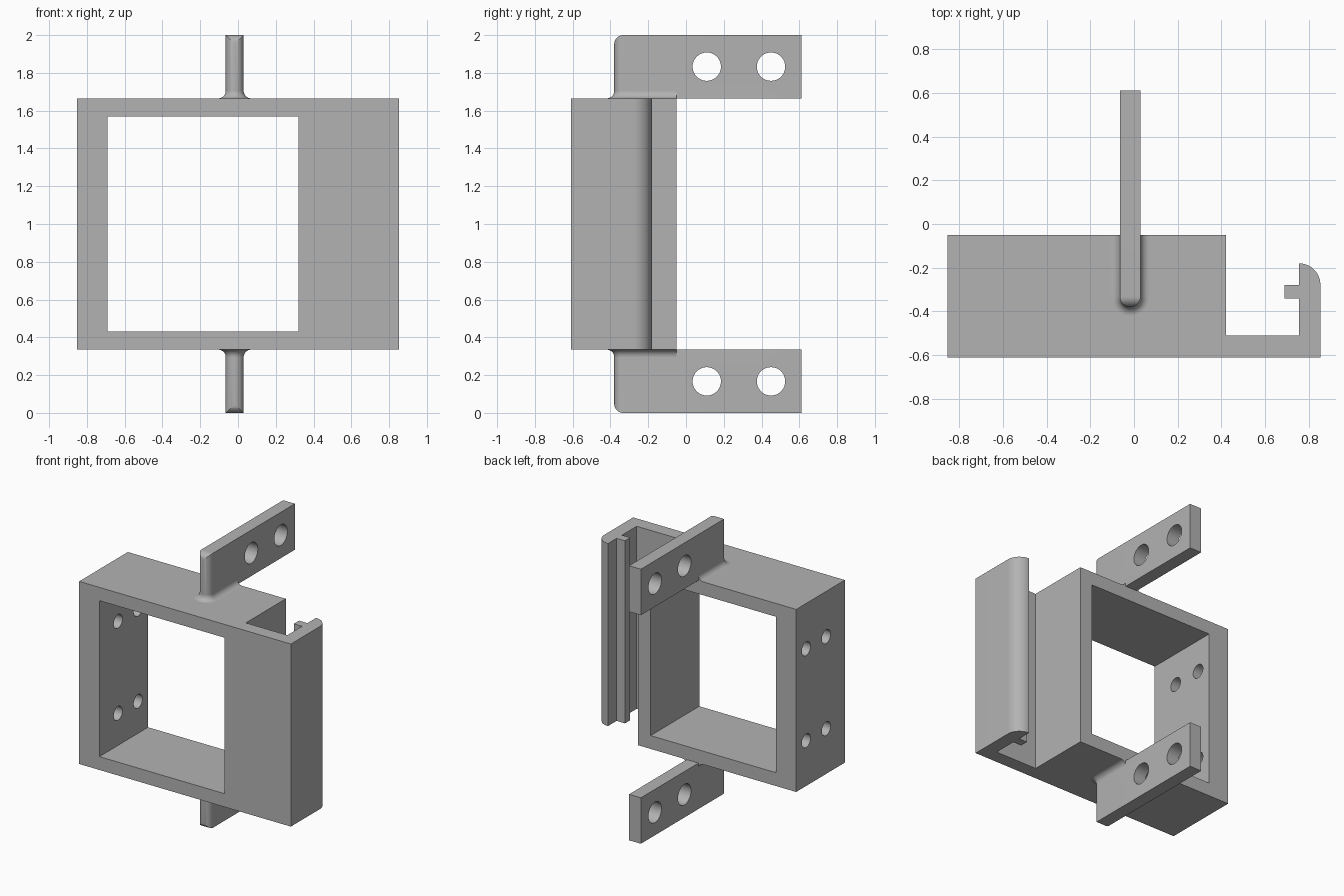
import bpy, bmesh, math
from mathutils import Matrix, Vector

default = bpy.data.objects.get("Cube")
if default:
    bpy.data.objects.remove(default, do_unlink=True)

grey = bpy.data.materials.new("light_grey")
grey.use_nodes = True
colour = (0.45, 0.45, 0.45, 1)
grey.diffuse_color = colour
grey.node_tree.nodes["Principled BSDF"].inputs["Base Color"].default_value = colour

MID = 1.0                       # every part is built around the mid height
HALF = 0.665                    # half height of the frame
BACK, FRONT = -0.05, -0.61      # frame depth
TAB_X, TAB_R, TAB_Y = -0.0175, 0.0475, -0.3325


def make_object(name, bm):
    bmesh.ops.recalc_face_normals(bm, faces=bm.faces)
    mesh = bpy.data.meshes.new(name)
    bm.to_mesh(mesh)
    bm.free()
    mesh.materials.append(grey)
    obj = bpy.data.objects.new(name, mesh)
    obj.location.z = MID
    bpy.context.collection.objects.link(obj)
    return obj


def loft(name, rings):
    """Skin a stack of equal-sized point rings and cap both ends."""
    bm = bmesh.new()
    rows = [[bm.verts.new(p) for p in ring] for ring in rings]
    n = len(rows[0])
    for low, high in zip(rows, rows[1:]):
        for i in range(n):
            j = (i + 1) % n
            bm.faces.new((low[i], low[j], high[j], high[i]))
    bm.faces.new(rows[0])
    bm.faces.new(rows[-1])
    return make_object(name, bm)


def box(name, x, y, z):
    corners = [(x[0], y[0]), (x[1], y[0]), (x[1], y[1]), (x[0], y[1])]
    return loft(name, [[(a, b, h) for a, b in corners] for h in z])


def hole(x, y, z, radius, length):
    """Round cutter lying along x."""
    bm = bmesh.new()
    bmesh.ops.create_cone(bm, cap_ends=True, segments=48, radius1=radius,
                          radius2=radius, depth=length,
                          matrix=Matrix.Translation((x, y, z)) @ Matrix.Rotation(math.pi / 2, 4, "Y"))
    return make_object("cutter", bm)


def apply(obj, mod):
    bpy.ops.object.select_all(action="DESELECT")
    bpy.context.view_layer.objects.active = obj
    obj.select_set(True)
    bpy.ops.object.modifier_apply(modifier=mod.name)


def boolean(obj, cutter, operation="DIFFERENCE"):
    cutter.hide_render = True
    mod = obj.modifiers.new("cut", "BOOLEAN")
    mod.operation, mod.object, mod.solver = operation, cutter, "EXACT"
    apply(obj, mod)
    bpy.data.objects.remove(cutter, do_unlink=True)


def mirror_z(obj):
    mod = obj.modifiers.new("mirror", "MIRROR")
    mod.use_axis = (False, False, True)
    apply(obj, mod)


def smooth(obj):
    bpy.ops.object.select_all(action="DESELECT")
    bpy.context.view_layer.objects.active = obj
    obj.select_set(True)
    bpy.ops.object.shade_smooth_by_angle(angle=math.radians(30))


def arc(cx, cy, r, start, end, steps=16):
    angles = [math.radians(start + (end - start) * i / steps) for i in range(steps + 1)]
    return [(cx + r * math.cos(a), cy + r * math.sin(a)) for a in angles]


def tab_plan(radius, back):
    """Plan outline with a round nose towards the front."""
    return [(TAB_X + radius, back), (TAB_X - radius, back)] + arc(TAB_X, TAB_Y, radius, 180, 360, 24)


# Frame and clip share one plan outline
plan = [(-0.853, FRONT), (0.853, FRONT)]
plan += arc(0.755, -0.278, 0.098, 0, 90)
plan += [(0.755, -0.28), (0.688, -0.28), (0.688, -0.34), (0.755, -0.34),
         (0.755, -0.51), (0.42, -0.51), (0.42, BACK), (-0.853, BACK)]
frame = loft("frame_with_clip", [[(x, y, z) for x, y in plan] for z in (-HALF, HALF)])
boolean(frame, box("cutter", (-0.69, 0.32), (-1, 0.5), (-0.568, 0.568)))

# Screw holes through the side wall
for y in (-0.165, -0.395):
    for z in (-0.335, 0.335):
        boolean(frame, hole(-0.77, y, z, 0.05, 0.4))
smooth(frame)

# Mounting tabs, above and below: round nose, rounded outer front corner
END = 0.612
tab = loft("mounting_tabs", [[(x, y, z) for x, y in tab_plan(TAB_R, END)] for z in (HALF, 1.0)])
side = [(END + 0.1, HALF - 0.1), (END + 0.1, 1.0)]
side += arc(TAB_Y, 1.0 - TAB_R, TAB_R, 90, 180)
side += [(TAB_Y - TAB_R, HALF - 0.1)]
boolean(tab, loft("cutter", [[(x, y, z) for y, z in side] for x in (-0.3, 0.3)]), "INTERSECT")
for y in (0.11, 0.45):
    boolean(tab, hole(TAB_X, y, 0.833, 0.075, 0.5))
mirror_z(tab)
smooth(tab)

# Concave fillets where the tabs meet the frame
R = 0.04
rings = [[(x, y, HALF - 0.02) for x, y in tab_plan(TAB_R + R, BACK)]]
for i in range(11):
    a = math.radians(9 * i)
    grow, rise = R * (1 - math.sin(a)), R * (1 - math.cos(a))
    rings.append([(x, y, HALF + rise) for x, y in tab_plan(TAB_R + grow, BACK)])
fillet = loft("tab_fillets", rings)
mirror_z(fillet)
smooth(fillet)
